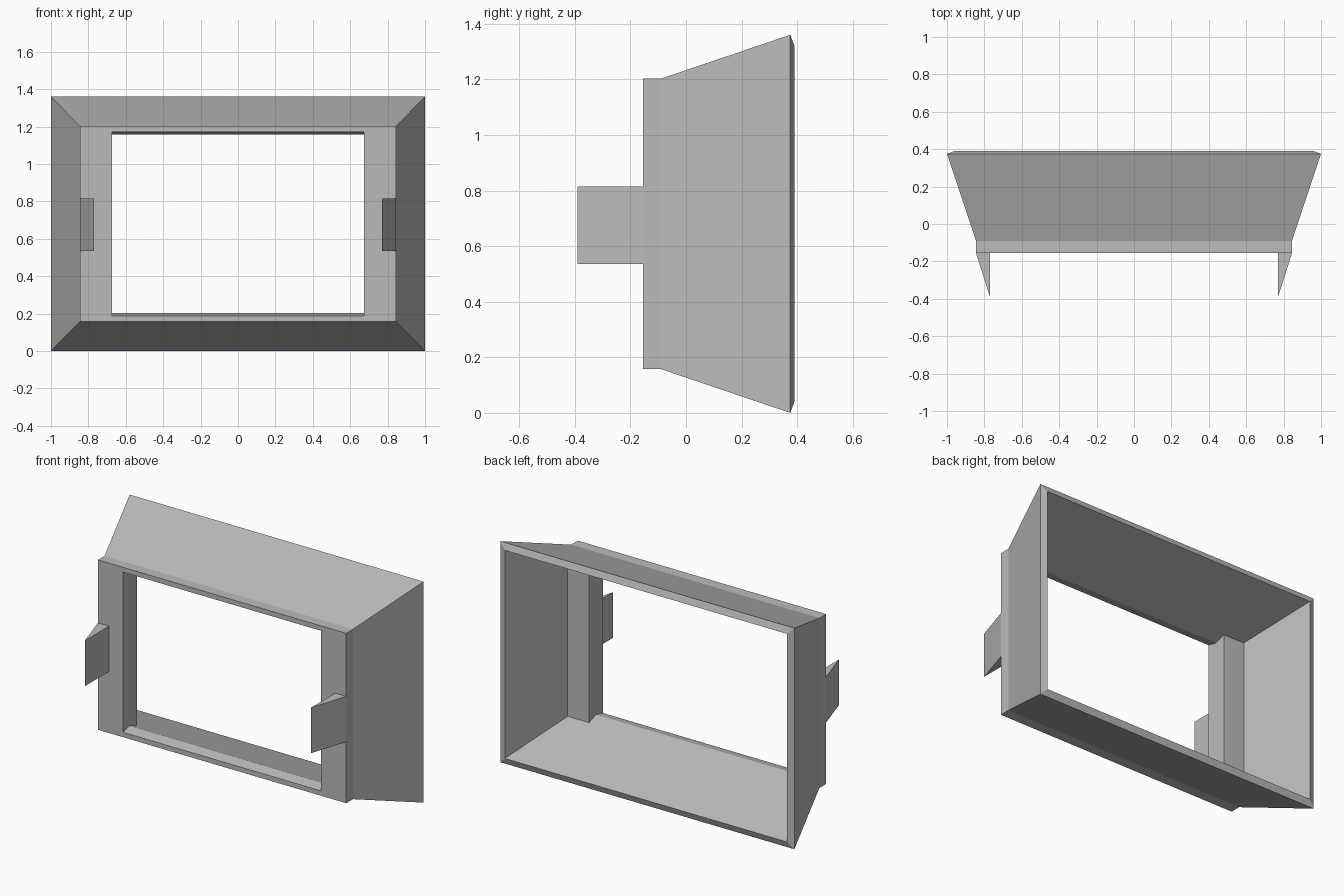
import bpy

cube = bpy.data.objects.get("Cube")
if cube:
    bpy.data.objects.remove(cube, do_unlink=True)

grey = bpy.data.materials.new("light_grey")
grey.use_nodes = True
colour = (0.5, 0.5, 0.5, 1)
grey.diffuse_color = colour
grey.node_tree.nodes["Principled BSDF"].inputs["Base Color"].default_value = colour

MID = 0.68  # height of the frame's centre line


def add_mesh(name, verts, faces):
    mesh = bpy.data.meshes.new(name)
    mesh.from_pydata(verts, [], faces)
    mesh.materials.append(grey)
    obj = bpy.data.objects.new(name, mesh)
    bpy.context.collection.objects.link(obj)
    bpy.ops.object.select_all(action='DESELECT')
    bpy.context.view_layer.objects.active = obj
    obj.select_set(True)
    bpy.ops.object.mode_set(mode='EDIT')
    bpy.ops.mesh.select_all(action='SELECT')
    bpy.ops.mesh.normals_make_consistent(inside=False)
    bpy.ops.object.mode_set(mode='OBJECT')
    return obj


def rectangular_ring(name, profile):
    """Sweep a closed profile of (half width, half height, y) round a rectangle."""
    corners = [(-1, -1), (1, -1), (1, 1), (-1, 1)]
    verts = [(sx * w, y, MID + sz * h) for w, h, y in profile for sx, sz in corners]
    n = len(profile)
    faces = []
    for i in range(n):
        a, b = 4 * i, 4 * ((i + 1) % n)
        for k in range(4):
            m = (k + 1) % 4
            faces.append((a + k, a + m, b + m, b + k))
    return add_mesh(name, verts, faces)


def upright_prism(name, side, section, centre):
    """Stand an (x, y, half height) section upright on one side."""
    n = len(section)
    verts = [(side * x, y, centre + s * h) for s in (-1, 1) for x, y, h in section]
    faces = [tuple(range(n)), tuple(range(n, 2 * n))]
    faces += [(i, (i + 1) % n, n + (i + 1) % n, n + i) for i in range(n)]
    return add_mesh(name, verts, faces)


# Flared housing with a bevelled back rim and a thin sill
rectangular_ring("flared_frame", [
    (0.845, 0.5225, -0.155),
    (0.845, 0.5225, -0.09),
    (1.0, 0.68, 0.375),
    (0.96, 0.64, 0.39),
    (0.797, 0.4775, -0.09),
    (0.81, 0.4925, -0.155),
])

# Side posts and wedge clips, mirrored left and right
post = [(0.825, -0.155, 0.4925), (0.675, -0.155, 0.4925),
        (0.675, -0.02, 0.5), (0.825, -0.02, 0.5)]
clip = [(0.845, -0.155, 0.14), (0.77, -0.155, 0.14), (0.77, -0.39, 0.14)]
for side, label in ((1, "left"), (-1, "right")):
    upright_prism(label + "_post", side, post, MID)
    upright_prism(label + "_clip", side, clip, 0.675)
